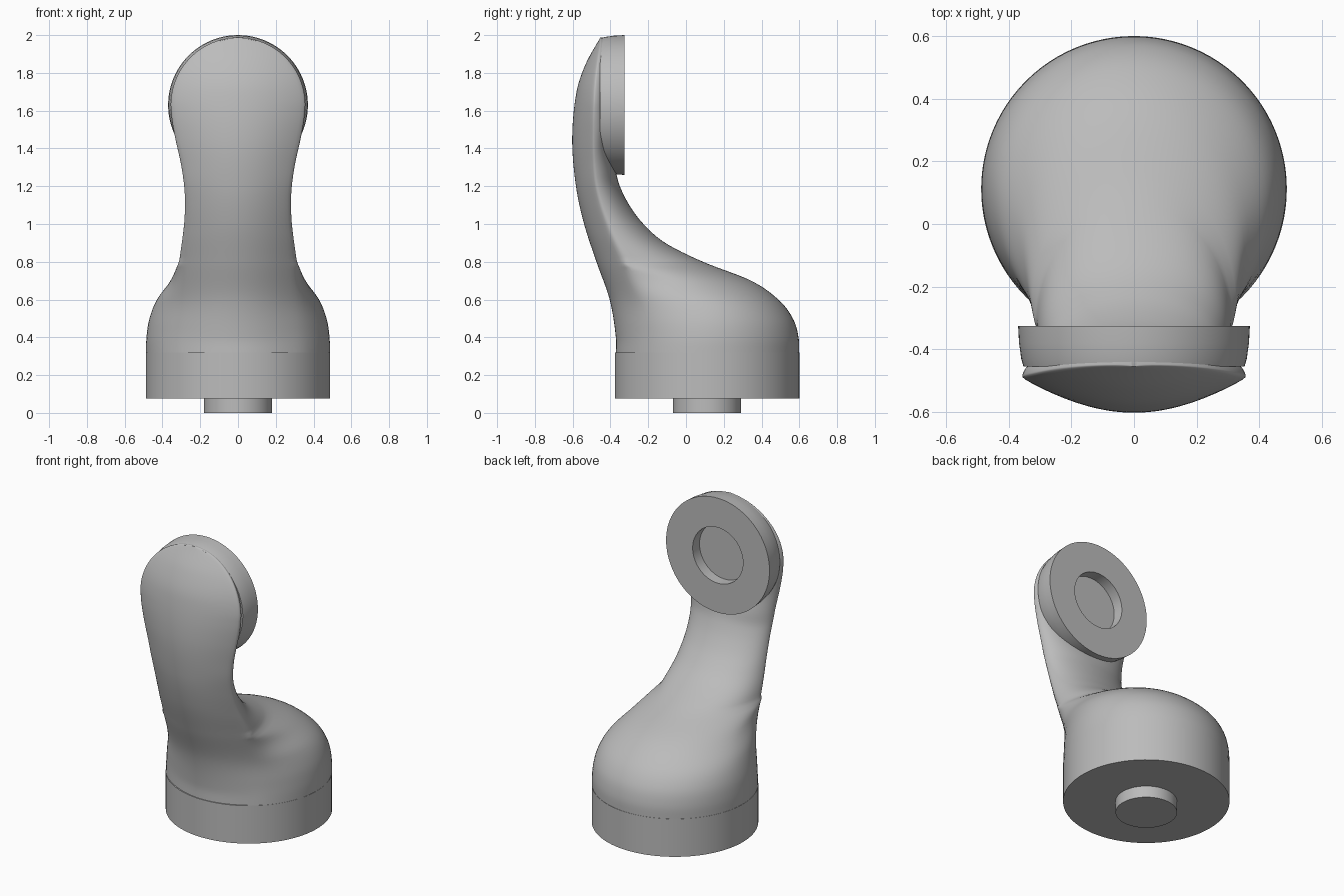
import bpy
import bmesh
from math import sin, cos, pi, acos, sqrt, radians
from mathutils import Matrix, Vector

default_cube = bpy.data.objects.get("Cube")
if default_cube:
    bpy.data.objects.remove(default_cube, do_unlink=True)

# One plain grey for the whole part
grey = bpy.data.materials.new("plain_grey")
grey.use_nodes = True
colour = (0.5, 0.5, 0.5, 1)
grey.diffuse_color = colour
grey.node_tree.nodes["Principled BSDF"].inputs["Base Color"].default_value = colour

BASE_Y, BASE_R = 0.112, 0.488
HEAD_Z, HEAD_R = 1.63, 0.37
PLUG_R = 0.18


def curve(points):
    """Smooth interpolation through (height, value) points."""
    def slope(i):
        a, b = points[max(i - 1, 0)], points[min(i + 1, len(points) - 1)]
        return (b[1] - a[1]) / (b[0] - a[0])

    def value(z):
        if z <= points[0][0]:
            return points[0][1]
        for i in range(len(points) - 1):
            (z0, v0), (z1, v1) = points[i], points[i + 1]
            if z <= z1:
                h = z1 - z0
                t = (z - z0) / h
                return ((1 + 2 * t) * (1 - t) ** 2 * v0 + t * t * (3 - 2 * t) * v1
                        + h * t * (1 - t) * ((1 - t) * slope(i) - t * slope(i + 1)))
        return points[-1][1]
    return value


def finish(name, bm, angle):
    bmesh.ops.recalc_face_normals(bm, faces=bm.faces)
    mesh = bpy.data.meshes.new(name)
    bm.to_mesh(mesh)
    bm.free()
    mesh.materials.append(grey)
    obj = bpy.data.objects.new(name, mesh)
    bpy.context.collection.objects.link(obj)
    bpy.ops.object.select_all(action='DESELECT')
    obj.select_set(True)
    bpy.context.view_layer.objects.active = obj
    bpy.ops.object.shade_smooth_by_angle(angle=radians(angle))


def bridge(bm, rings):
    n = len(rings[0])
    for a, b in zip(rings, rings[1:]):
        for i in range(n):
            j = (i + 1) % n
            bm.faces.new((a[i], a[j], b[j], b[i]))
    bm.faces.new(rings[0])
    bm.faces.new(rings[-1])


def lathe(name, profile, matrix, sides=96):
    """Revolve (radius, height) points, closing both ends."""
    bm = bmesh.new()
    rings = [[bm.verts.new(matrix @ Vector((r * cos(2 * pi * i / sides),
                                            r * sin(2 * pi * i / sides), h)))
              for i in range(sides)] for r, h in profile]
    bridge(bm, rings)
    finish(name, bm, 30)


# Round base with its locating plug
lathe("base", [(PLUG_R, 0), (PLUG_R, 0.075), (BASE_R, 0.075), (BASE_R, 0.32)],
      Matrix.Translation((0, BASE_Y, 0)))

# Mounting disc with a round socket in its back face
lathe("head_disc", [(PLUG_R, -0.395), (PLUG_R, -0.325), (HEAD_R, -0.325),
                    (0.367, -0.38), (0.36, -0.43), (0.353, -0.455)],
      Matrix.Translation((0, 0, HEAD_Z)) @ Matrix.Rotation(-pi / 2, 4, 'X'))

# Side and front profiles that drive the arm's cross-sections
front_y = curve([(0.3, -0.372), (0.4, -0.372), (0.6, -0.405), (0.8, -0.475), (1, -0.54),
                 (1.2, -0.583), (1.45, -0.603), (1.7, -0.58), (1.85, -0.53), (1.985, -0.455)])
ridge_y = curve([(0.3, -0.235), (0.45, -0.235), (0.6, -0.25), (0.8, -0.33), (0.95, -0.4),
                 (1.1, -0.455), (1.25, -0.487), (1.5, -0.495), (1.75, -0.485), (1.985, -0.45)])
back_y = curve([(0.3, 0.6), (0.4, 0.597), (0.5, 0.567), (0.6, 0.49), (0.7, 0.345),
                (0.8, 0.09), (0.9, -0.11), (1, -0.225), (1.1, -0.3), (1.2, -0.35),
                (1.27, -0.37), (1.42, -0.41), (1.985, -0.42)])
ridge_x = curve([(0.3, 0.345), (0.5, 0.335), (0.78, 0.315), (1, 0.287), (1.15, 0.283),
                 (1.3, 0.3), (1.45, 0.332), (1.55, 0.35), (HEAD_Z, 0.357)])
shoulder_x = curve([(0.3, 0.488), (0.4, 0.486), (0.5, 0.47), (0.6, 0.43), (0.7, 0.358),
                    (0.79, 0.317)])
shoulder_y = curve([(0.3, BASE_Y), (0.5, 0.11), (0.6, 0.07), (0.7, -0.06), (0.79, -0.32)])


def section(z):
    """Half bow in front, then a rounded back, mirrored into a closed ring."""
    front, ridge, back = front_y(z), ridge_y(z), back_y(z)
    edge = ridge_x(z)
    if z > HEAD_Z:
        edge = sqrt(max(0.357 ** 2 - (z - HEAD_Z) ** 2, 0.0001))
    wide, mid = edge, ridge
    if z < 0.79:
        wide, mid = max(shoulder_x(z), edge * 1.002), shoulder_y(z)
    start = -acos(min(edge / wide, 1))
    reach = (ridge - mid) / sin(start) if start < 0 else 0
    # The section squares off where it merges into the disc
    square = 1 - 0.7 * min(max((z - 1.2) / 0.3, 0), 1)
    half = [(edge * i / 14, ridge + (front - ridge) * (1 - (i / 14) ** 2)) for i in range(15)]
    for i in range(1, 33):
        a = start + (pi / 2 - start) * i / 32
        depth = reach if a < 0 else back - mid
        half.append((wide * max(cos(a), 0) ** square, mid + depth * sin(a)))
    ring = half + [(-x, y) for x, y in half[-2:0:-1]]
    # Soften the ridge
    for _ in range(2):
        ring = [tuple((ring[i - 1][k] + 2 * p[k] + ring[(i + 1) % len(ring)][k]) / 4
                      for k in (0, 1)) for i, p in enumerate(ring)]
    return [(x, y, z) for x, y in ring]


# Curved arm: even steps up to the head, then closer ones towards the crown
heights = [0.31 + (HEAD_Z - 0.31) * i / 66 for i in range(67)]
heights += [HEAD_Z + 0.357 * sin(pi / 2 * i / 24) for i in range(1, 25)]
arm = bmesh.new()
bridge(arm, [[arm.verts.new(p) for p in section(z)] for z in heights])
finish("curved_arm", arm, 65)
